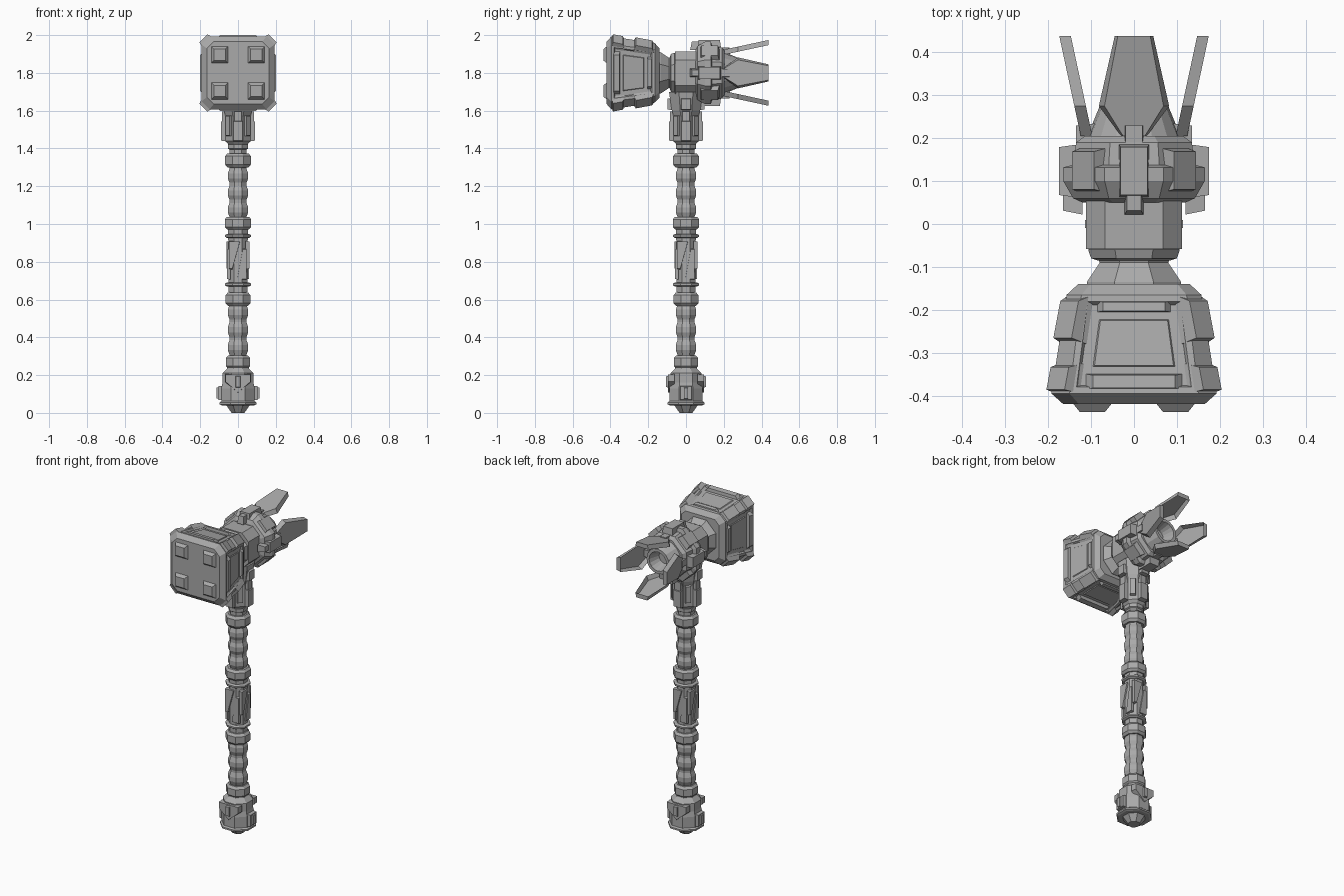
import bpy, bmesh, math
from mathutils import Matrix, Vector

if "Cube" in bpy.data.objects:
    bpy.data.objects.remove(bpy.data.objects["Cube"])

steel = bpy.data.materials.new("steel_grey")
steel.use_nodes = True
GREY = (0.4, 0.4, 0.4, 1)
steel.diffuse_color = GREY
steel.node_tree.nodes["Principled BSDF"].inputs["Base Color"].default_value = GREY

R = lambda deg, axis: Matrix.Rotation(math.radians(deg), 4, axis)
HUB = Matrix.Translation((0, 0, 1.8))
ALONG = HUB @ R(-90, 'X')                                  # lofts along the head
head_sides = [HUB @ R(90 * k, 'Y') for k in range(4)]      # x across, y along, z out
shaft_sides = [R(90 * k, 'Z') @ R(90, 'X') for k in range(4)]
shaft_corners = [R(45, 'Z') @ m for m in shaft_sides]
OCT = 0.586                                                # cut of a regular octagon


def finish(name, bm, matrix):
    bmesh.ops.recalc_face_normals(bm, faces=bm.faces)
    bm.transform(matrix)
    if matrix.determinant() < 0:
        bmesh.ops.reverse_faces(bm, faces=bm.faces)
    mesh = bpy.data.meshes.new(name)
    bm.to_mesh(mesh)
    bm.free()
    mesh.materials.append(steel)
    obj = bpy.data.objects.new(name, mesh)
    bpy.context.collection.objects.link(obj)
    return obj


def skin(bm, rings):
    for a, b in zip(rings, rings[1:]):
        for i in range(len(a)):
            j = (i + 1) % len(a)
            bm.faces.new((a[i], a[j], b[j], b[i]))
    bm.faces.new(rings[0])
    bm.faces.new(rings[-1])


def loft(name, rings, cut=OCT, matrix=Matrix(), inset=None):
    """Chamfered-square sections (position, half width) joined along local z."""
    bm = bmesh.new()
    loops = []
    for z, h in rings:
        k = h * (1 - cut)
        corners = [(h, -k), (h, k), (k, h), (-k, h), (-h, k), (-h, -k), (-k, -h), (k, -h)]
        loops.append([bm.verts.new((x, y, z)) for x, y in corners])
    skin(bm, loops)
    if inset:
        bmesh.ops.recalc_face_normals(bm, faces=bm.faces)
        big = [f for f in bm.faces if f.calc_area() > inset and abs(f.normal.z) < 0.5]
        bmesh.ops.inset_individual(bm, faces=big, thickness=0.022, depth=0)
        bmesh.ops.inset_individual(bm, faces=big, thickness=0.008, depth=-0.01)
    return finish(name, bm, matrix)


def plate(name, outline, low, high, shrink, matrix, slope=0, open_back=False):
    """Tapered prism standing on a side; slope raises it along local y."""
    bm = bmesh.new()
    mid = sum((Vector(p) for p in outline), Vector((0, 0))) / len(outline)
    loops = []
    for z, s in ((low, 1), (high, shrink)):
        loops.append([bm.verts.new((mid.x + (x - mid.x) * s, y if open_back else mid.y + (y - mid.y) * s,
                                    z + slope * y)) for x, y in outline])
    skin(bm, loops)
    if open_back:
        bmesh.ops.recalc_face_normals(bm, faces=bm.faces)
        back = [f for f in bm.faces if all(v in loops[0] for v in f.verts)]
        bmesh.ops.delete(bm, geom=back, context='FACES_ONLY')
    return finish(name, bm, matrix)


def rect(w, y0, y1, x=0):
    return [(x - w, y0), (x + w, y0), (x + w, y1), (x - w, y1)]


def around(name, frames, *args, **kw):
    for i, m in enumerate(frames):
        plate(f"{name}_{i + 1}", *args, m, **kw)


# Striking block with sunken side panels
loft("striking_block", [(-0.42, 0.165), (-0.395, 0.193), (-0.165, 0.157), (-0.14, 0.13)],
     0.22, ALONG, inset=0.04)
lean = -0.155
around("block_front_bar", head_sides, rect(0.112, -0.385, -0.35), 0.122, 0.141, 0.85, slope=lean)
around("block_rear_bar", head_sides, rect(0.085, -0.205, -0.18), 0.122, 0.139, 0.85, slope=lean)
around("block_panel", head_sides, [(-0.1, -0.335), (0.1, -0.335), (0.085, -0.22), (-0.085, -0.22)],
       0.115, 0.126, 0.92, slope=lean)

# Guards along the block edges, split by a notch
for k in range(4):
    edge = HUB @ R(90 * k + 45, 'Y')
    for part, y0, y1 in (("front", -0.395, -0.325), ("rear", -0.28, -0.165)):
        plate(f"edge_guard_{part}_{k + 1}", rect(0.04, y0, y1), 0.14, 0.18, 0.75, edge, slope=-0.2)

# Four studs on the striking face
face = HUB @ R(90, 'X')
for x in (-0.097, 0.097):
    for z in (-0.096, 0.096):
        plate("face_stud", rect(0.048, z - 0.048, z + 0.048, x), 0.415, 0.438, 0.62, face)

# Neck, middle housing and rear collar
loft("neck", [(-0.15, 0.11), (-0.135, 0.11), (-0.09, 0.08), (-0.075, 0.085)], OCT, ALONG)
loft("neck_ring", [(-0.085, 0.085), (-0.08, 0.1), (-0.06, 0.107), (-0.055, 0.1)], OCT, ALONG)
loft("housing", [(-0.058, 0.112), (0.06, 0.112)], 0.4, ALONG)
loft("rear_collar", [(0.05, 0.12), (0.06, 0.142), (0.1, 0.165), (0.132, 0.165), (0.138, 0.142),
                     (0.19, 0.135), (0.205, 0.115)], OCT, ALONG)
around("collar_block", head_sides, rect(0.036, 0.06, 0.187), 0.12, 0.175, 0.88)
around("collar_tab", head_sides, rect(0.022, 0.022, 0.095), 0.12, 0.166, 0.75)
around("claw_hinge", head_sides, rect(0.025, 0.18, 0.235), 0.085, 0.135, 0.8)
around("collar_bracket", [m @ R(45, 'Y') for m in head_sides], rect(0.045, 0.07, 0.18),
       0.12, 0.168, 0.8)

# Rear nozzle with a tapering bore
bm = bmesh.new()
loops = []
for y, r in ((0.19, 0.115), (0.28, 0.078), (0.28, 0.06), (0.21, 0.04)):
    loops.append([bm.verts.new((r * math.cos(a), r * math.sin(a), y))
                  for a in (math.tau * i / 16 for i in range(16))])
skin(bm, loops)
finish("rear_nozzle", bm, ALONG)

# Four flared claws, hollow on the inside
claw = [(-0.03, 0.205), (0.03, 0.205), (0.082, 0.275), (0.045, 0.438), (-0.045, 0.438), (-0.082, 0.275)]
around("claw", head_sides, claw, 0.053, 0.08, 0.84, slope=0.215, open_back=True)

# Socket joining head and shaft
loft("socket_core", [(1.42, 0.05), (1.44, 0.066), (1.57, 0.066), (1.6, 0.075), (1.7, 0.09)])
around("socket_lower_block", shaft_sides, rect(0.028, 1.435, 1.55), 0.05, 0.091, 0.88)
around("socket_upper_block", shaft_sides, rect(0.022, 1.53, 1.6), 0.05, 0.084, 0.88)
around("socket_brace", shaft_sides, rect(0.03, 1.6, 1.67), 0.06, 0.098, 0.8)
around("socket_corner_block", shaft_corners, rect(0.018, 1.46, 1.58), 0.05, 0.08, 0.85)

# Shaft: plain core, ribbed grips and bands
loft("shaft_core", [(0.2, 0.044), (1.45, 0.046)])


def grip(name, start, end, beads):
    step = (end - start) / beads
    rings = [(start, 0.042)]
    for i in range(beads):
        z = start + i * step
        rings += [(z + step * 0.35, 0.054), (z + step * 0.65, 0.054), (z + step, 0.042)]
    loft(name, rings)


grip("lower_grip", 0.3, 0.58, 3)
grip("upper_grip", 1.03, 1.3, 3)
for name, z, half, r in (("lower_band", 0.27, 0.035, 0.064), ("lower_middle_band", 0.602, 0.035, 0.066),
                         ("upper_middle_band", 1.005, 0.033, 0.07), ("upper_band", 1.337, 0.037, 0.068),
                         ("top_band", 1.41, 0.018, 0.054)):
    loft(name, [(z - half, r - 0.012), (z - half * 0.6, r), (z + half * 0.6, r), (z + half, r - 0.012)])
for name, z in (("lower_ring", 0.68), ("upper_ring", 0.937)):
    loft(name, [(z - 0.01, 0.06), (z - 0.005, 0.068), (z + 0.005, 0.068), (z + 0.01, 0.06)])

# Middle sleeve with interlocking slanted plates
loft("sleeve", [(0.64, 0.05), (0.98, 0.052)])
around("sleeve_right_plate", shaft_sides, [(-0.005, 0.705), (0.045, 0.705), (0.045, 0.87), (0.025, 0.87)],
       0.04, 0.057, 0.95)
around("sleeve_left_plate", shaft_sides, [(-0.048, 0.76), (-0.03, 0.76), (0.012, 0.91), (-0.048, 0.91)],
       0.04, 0.06, 0.95)

# Pommel
loft("pommel", [(0, 0.034), (0.04, 0.062), (0.045, 0.088), (0.13, 0.088), (0.16, 0.082),
                (0.21, 0.082), (0.235, 0.058), (0.25, 0.055)])
loft("pommel_base_rim", [(0.04, 0.085), (0.045, 0.097), (0.055, 0.097), (0.065, 0.085)])
for k, m in enumerate(shaft_sides):
    if k % 2:
        plate("pommel_side_block", rect(0.034, 0.065, 0.145), 0.07, 0.106, 0.88, m)
        plate("pommel_side_fin", rect(0.012, 0.07, 0.14), 0.09, 0.114, 0.8, m)
    else:
        # V-shaped collar plate with a small fin
        plate("pommel_chevron", [(0, 0.105), (0.07, 0.165), (0.07, 0.205), (-0.07, 0.205), (-0.07, 0.165)],
              0.06, 0.095, 0.95, m)
        plate("pommel_front_fin", rect(0.014, 0.13, 0.2), 0.08, 0.106, 0.8, m)
